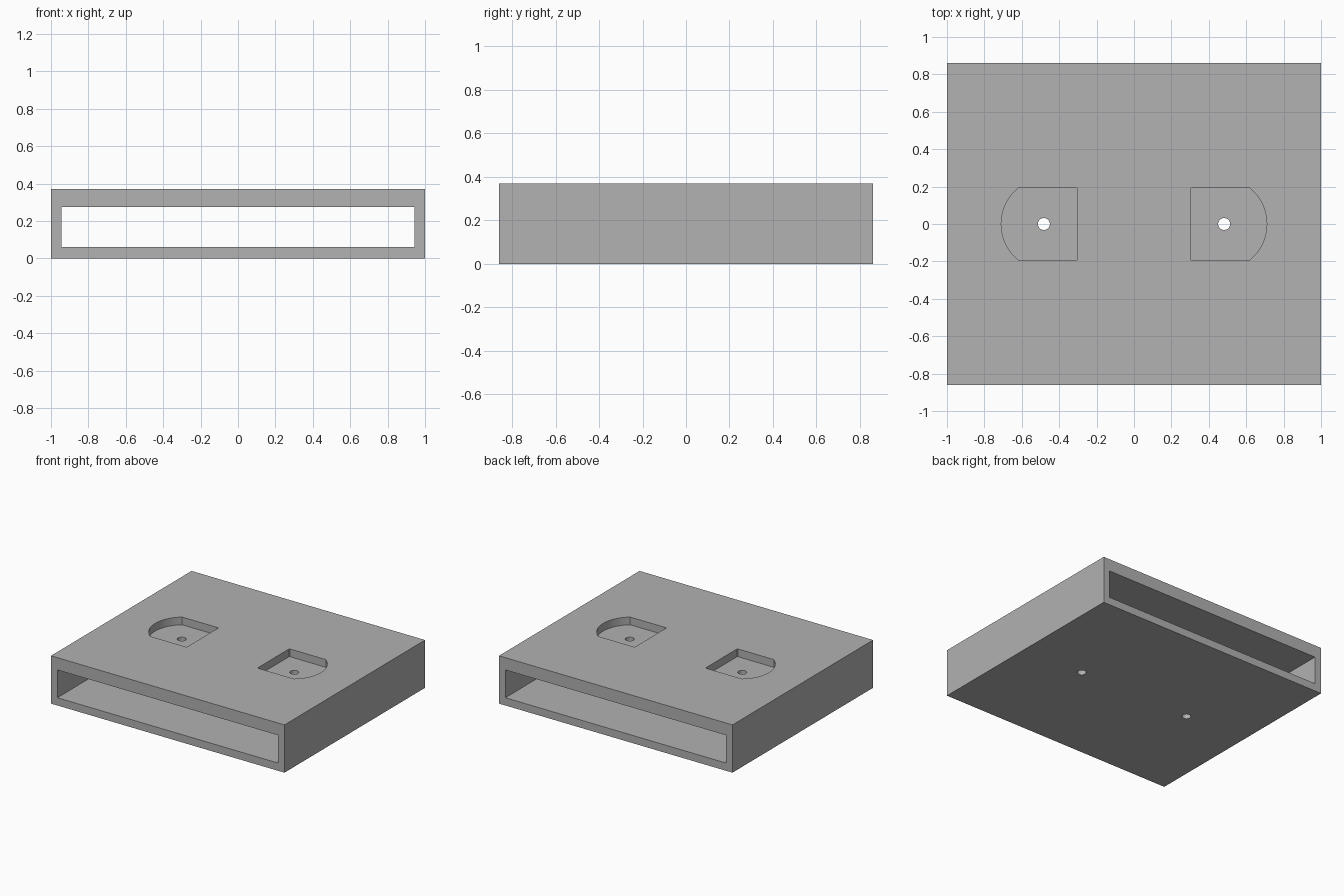
import bpy, bmesh, math

if "Cube" in bpy.data.objects:
    bpy.data.objects.remove(bpy.data.objects["Cube"], do_unlink=True)

WIDTH, DEPTH, HEIGHT = 2.0, 1.72, 0.37
TOP = HEIGHT + 0.1

grey = bpy.data.materials.new("plain grey")
grey.use_nodes = True
colour = (0.445, 0.445, 0.445, 1)
grey.diffuse_color = colour
grey.node_tree.nodes["Principled BSDF"].inputs["Base Color"].default_value = colour


def prism(name, outline, z0, z1):
    """Extrude a flat counter-clockwise outline from z0 to z1."""
    bm = bmesh.new()
    base = bm.faces.new([bm.verts.new((x, y, z0)) for x, y in outline])
    side = bmesh.ops.extrude_face_region(bm, geom=[base])["geom"]
    new_verts = [v for v in side if isinstance(v, bmesh.types.BMVert)]
    bmesh.ops.translate(bm, verts=new_verts, vec=(0, 0, z1 - z0))
    bmesh.ops.recalc_face_normals(bm, faces=bm.faces)
    mesh = bpy.data.meshes.new(name)
    bm.to_mesh(mesh)
    bm.free()
    mesh.materials.append(grey)
    obj = bpy.data.objects.new(name, mesh)
    bpy.context.collection.objects.link(obj)
    return obj


def rectangle(w, d):
    return [(-w / 2, -d / 2), (w / 2, -d / 2), (w / 2, d / 2), (-w / 2, d / 2)]


def circle(cx, r, n):
    return [(cx + r * math.cos(math.tau * i / n), r * math.sin(math.tau * i / n))
            for i in range(n)]


def pocket_outline(cx=0.462, r=0.248, half=0.195, inner=0.303, steps=24):
    """Disc trimmed flat at both sides and at the inner end."""
    a = math.asin(half / r)
    arc = [a * (2 * i / steps - 1) for i in range(steps + 1)]
    pts = [(cx + r * math.cos(t), r * math.sin(t)) for t in arc]
    corner_x = cx - r * math.cos(a)
    corner_y = math.sqrt(r * r - (cx - inner) ** 2)
    return pts + [(corner_x, half), (inner, corner_y),
                  (inner, -corner_y), (corner_x, -half)]


def mirrored(outline):
    return [(-x, y) for x, y in reversed(outline)]


# Solid block
body = prism("sleeve_body", rectangle(WIDTH, DEPTH), 0, HEIGHT)

# Slot running front to back, two trimmed pockets, two through holes
cutters = [prism("slot_cutter", rectangle(1.89, DEPTH + 0.2), 0.06, 0.275)]
pocket, hole = pocket_outline(), circle(0.482, 0.032, 32)
for side, place in (("left", list), ("right", mirrored)):
    cutters.append(prism(side + "_pocket_cutter", place(pocket), HEIGHT - 0.06, TOP))
    cutters.append(prism(side + "_hole_cutter", place(hole), -0.1, TOP))

bpy.context.view_layer.objects.active = body
for cutter in cutters:
    cutter.hide_render = True
    mod = body.modifiers.new(cutter.name, "BOOLEAN")
    mod.operation, mod.solver, mod.object = "DIFFERENCE", "EXACT", cutter
    bpy.ops.object.modifier_apply(modifier=mod.name)
    bpy.data.objects.remove(cutter, do_unlink=True)

# Smooth the curved walls, keep edges sharp
bpy.ops.object.select_all(action="DESELECT")
body.select_set(True)
bpy.ops.object.shade_smooth_by_angle(angle=math.radians(30))
